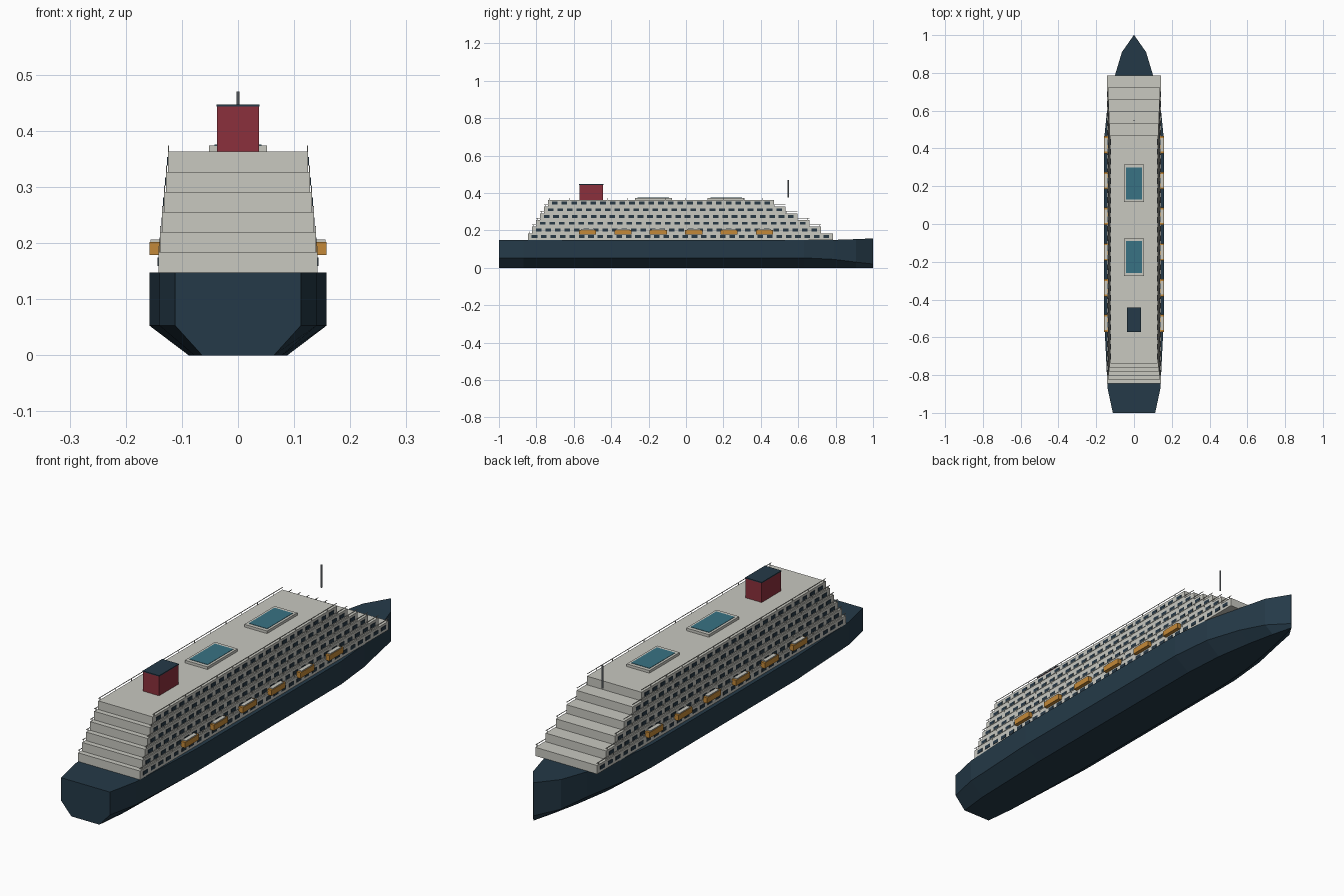
import bpy, bmesh
from mathutils import Vector

if "Cube" in bpy.data.objects:
    bpy.data.objects.remove(bpy.data.objects["Cube"])


def mat(name, rgb):
    m = bpy.data.materials.new(name)
    m.diffuse_color = (*rgb, 1)
    m.use_nodes = True
    m.node_tree.nodes["Principled BSDF"].inputs["Base Color"].default_value = m.diffuse_color
    return m


NAVY = mat("navy", (0.018, 0.042, 0.065))
WHITE = mat("off_white", (0.58, 0.58, 0.53))
GLASS = mat("dark_glass", (0.02, 0.04, 0.06))
ORANGE = mat("orange", (0.55, 0.25, 0.04))
RED = mat("red", (0.26, 0.03, 0.045))
WATER = mat("pool_water", (0.04, 0.17, 0.23))
STEEL = mat("steel", (0.3, 0.33, 0.36))


def finish(name, bm, material):
    bmesh.ops.recalc_face_normals(bm, faces=bm.faces)
    me = bpy.data.meshes.new(name)
    bm.to_mesh(me)
    bm.free()
    me.materials.append(material)
    ob = bpy.data.objects.new(name, me)
    bpy.context.collection.objects.link(ob)
    return ob


def boxes(name, ranges, material):
    """One object made of boxes given as (x0, x1, y0, y1, z0, z1)."""
    bm = bmesh.new()
    for x0, x1, y0, y1, z0, z1 in ranges:
        vs = bmesh.ops.create_cube(bm, size=1)["verts"]
        for v in vs:
            v.co = Vector(((x0 + x1) / 2 + v.co.x * (x1 - x0),
                           (y0 + y1) / 2 + v.co.y * (y1 - y0),
                           (z0 + z1) / 2 + v.co.z * (z1 - z0)))
    return finish(name, bm, material)


def mirrored(ranges):
    return ranges + [(-b, -a, *r) for a, b, *r in ranges]


# Hull: lofted sections (y, half width, keel half width, chine z, deck z)
stations = [
    (-1.0, 0.112, 0.064, 0.053, 0.148),
    (-0.87, 0.14, 0.078, 0.053, 0.148),
    (-0.5, 0.158, 0.088, 0.053, 0.148),
    (0.45, 0.158, 0.088, 0.053, 0.148),
    (0.63, 0.14, 0.076, 0.053, 0.148),
    (0.79, 0.10, 0.05, 0.045, 0.149),
    (0.91, 0.064, 0.024, 0.03, 0.153),
    (1.0, 0.001, 0.0005, 0.02, 0.157),
]
bm = bmesh.new()
rings = []
for y, w, k, c, d in stations:
    pts = [(k, 0), (w, c), (w, d), (-w, d), (-w, c), (-k, 0)]
    rings.append([bm.verts.new((x, y, z)) for x, z in pts])
for a, b in zip(rings, rings[1:]):
    for i in range(6):
        j = (i + 1) % 6
        bm.faces.new((a[i], a[j], b[j], b[i]))
bm.faces.new(rings[0])
bm.faces.new(rings[-1])
finish("hull", bm, NAVY)

# Stepped passenger decks with window rows and side railings
DECKS, Z0, H = 6, 0.148, 0.0358
windows, rails = [], []
for i in range(DECKS):
    w = 0.142 - 0.0034 * i
    y0, y1 = -0.845 + 0.0215 * i, 0.785 - 0.063 * i
    z = Z0 + H * i
    boxes(f"deck_{i + 1}", [(-w, w, y0, y1, z, z + H)], WHITE)
    n = int((y1 - y0 - 0.02) / 0.05)
    pitch = (y1 - y0 - 0.02) / n
    for k in range(n):
        yc = y0 + 0.01 + pitch * (k + 0.5)
        windows.append((w - 0.002, w + 0.0015, yc - 0.015, yc + 0.015,
                        z + 0.011, z + 0.026))
    t = z + H
    rails.append((w - 0.002, w, y0, y1, t + 0.009, t + 0.011))
    for k in range(0, n + 1, 2):
        yp = y0 + 0.01 + pitch * k
        rails.append((w - 0.002, w, yp - 0.001, yp + 0.001, t, t + 0.009))
boxes("windows", mirrored(windows), GLASS)
boxes("railings", mirrored(rails), WHITE)
TOP = Z0 + H * DECKS

# Lifeboats with pale canopies
hulls, canopies = [], []
for k in range(6):
    yc = -0.526 + 0.189 * k
    hulls.append((0.138, 0.158, yc - 0.046, yc + 0.046, 0.179, 0.202))
    canopies.append((0.14, 0.156, yc - 0.036, yc + 0.036, 0.202, 0.206))
boxes("lifeboats", mirrored(hulls), ORANGE)
boxes("lifeboat_canopies", mirrored(canopies), WHITE)

# Pools
for n, yc in enumerate((0.215, -0.175), 1):
    boxes(f"pool_surround_{n}", [(-0.052, 0.052, yc - 0.099, yc + 0.099, TOP, TOP + 0.011)], WHITE)
    boxes(f"pool_water_{n}", [(-0.042, 0.042, yc - 0.084, yc + 0.084, TOP + 0.002, TOP + 0.0125)], WATER)

# Funnel and cap
boxes("funnel", [(-0.037, 0.037, -0.57, -0.443, TOP, 0.443)], RED)
boxes("funnel_cap", [(-0.038, 0.038, -0.571, -0.442, 0.443, 0.447)], NAVY)

# Mast
bpy.ops.mesh.primitive_cylinder_add(vertices=8, radius=0.003, depth=0.095, location=(0, 0.547, 0.4225))
mast = bpy.context.object
mast.name = "mast"
mast.data.materials.append(STEEL)
